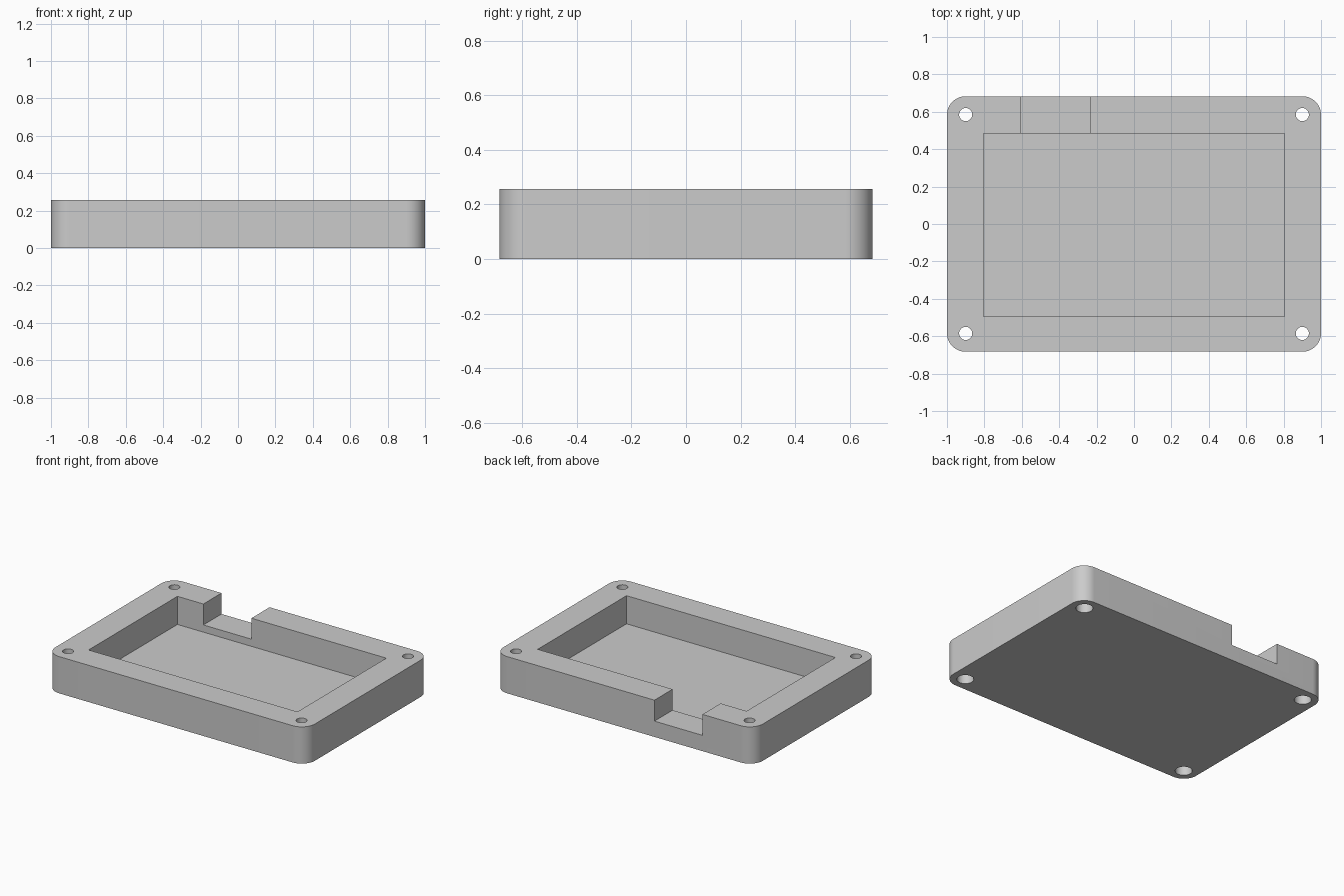
import bpy
import bmesh
from math import radians

default = bpy.data.objects.get("Cube")
if default:
    bpy.data.objects.remove(default, do_unlink=True)

WIDTH, DEPTH, HEIGHT = 2.0, 1.366, 0.256
CORNER_RADIUS = 0.1
FLOOR_Z, NOTCH_Z = 0.06, 0.11

grey = bpy.data.materials.new("light grey")
grey.use_nodes = True
grey.diffuse_color = (0.6, 0.6, 0.6, 1)
grey.node_tree.nodes["Principled BSDF"].inputs["Base Color"].default_value = (0.6, 0.6, 0.6, 1)


def add_object(name, bm):
    mesh = bpy.data.meshes.new(name)
    bm.to_mesh(mesh)
    bm.free()
    mesh.materials.append(grey)
    obj = bpy.data.objects.new(name, mesh)
    bpy.context.collection.objects.link(obj)
    return obj


def box(name, low, high, corner_radius=0):
    bm = bmesh.new()
    bmesh.ops.create_cube(bm, size=1)
    for v in bm.verts:
        v.co = [(a + b) / 2 + c * (b - a) for a, b, c in zip(low, high, v.co)]
    if corner_radius:
        upright = [e for e in bm.edges if abs(e.verts[0].co.z - e.verts[1].co.z) > 0.01]
        bmesh.ops.bevel(bm, geom=upright, offset=corner_radius, segments=16,
                        profile=0.5, affect='EDGES')
    return add_object(name, bm)


def cylinder(name, radius, x, y, low, high):
    bm = bmesh.new()
    bmesh.ops.create_cone(bm, cap_ends=True, segments=48, radius1=radius,
                          radius2=radius, depth=high - low)
    bmesh.ops.translate(bm, verts=bm.verts, vec=(x, y, (low + high) / 2))
    return add_object(name, bm)


def cut(target, cutter):
    cutter.hide_render = True
    mod = target.modifiers.new(cutter.name, 'BOOLEAN')
    mod.operation = 'DIFFERENCE'
    mod.solver = 'EXACT'
    mod.object = cutter
    bpy.context.view_layer.objects.active = target
    bpy.ops.object.modifier_apply(modifier=mod.name)
    bpy.data.objects.remove(cutter, do_unlink=True)


# Rounded tray body
tray = box("enclosure_tray", (-WIDTH / 2, -DEPTH / 2, 0),
           (WIDTH / 2, DEPTH / 2, HEIGHT), CORNER_RADIUS)

# Open pocket and the notch through the back wall
cut(tray, box("pocket_cutter", (-0.805, -0.495, FLOOR_Z), (0.805, 0.483, 0.5)))
cut(tray, box("notch_cutter", (-0.605, 0.4, NOTCH_Z), (-0.235, 0.8, 0.5)))

# Corner screw holes with wider recesses underneath
for x in (-0.9, 0.9):
    for y in (-0.585, 0.585):
        cut(tray, cylinder("screw_hole_cutter", 0.035, x, y, -0.1, 0.5))
        cut(tray, cylinder("screw_recess_cutter", 0.054, x, y, -0.1, 0.07))

# Smooth curved walls, crisp edges
bpy.ops.object.select_all(action='DESELECT')
tray.select_set(True)
bpy.context.view_layer.objects.active = tray
bpy.ops.object.shade_smooth_by_angle(angle=radians(30))
